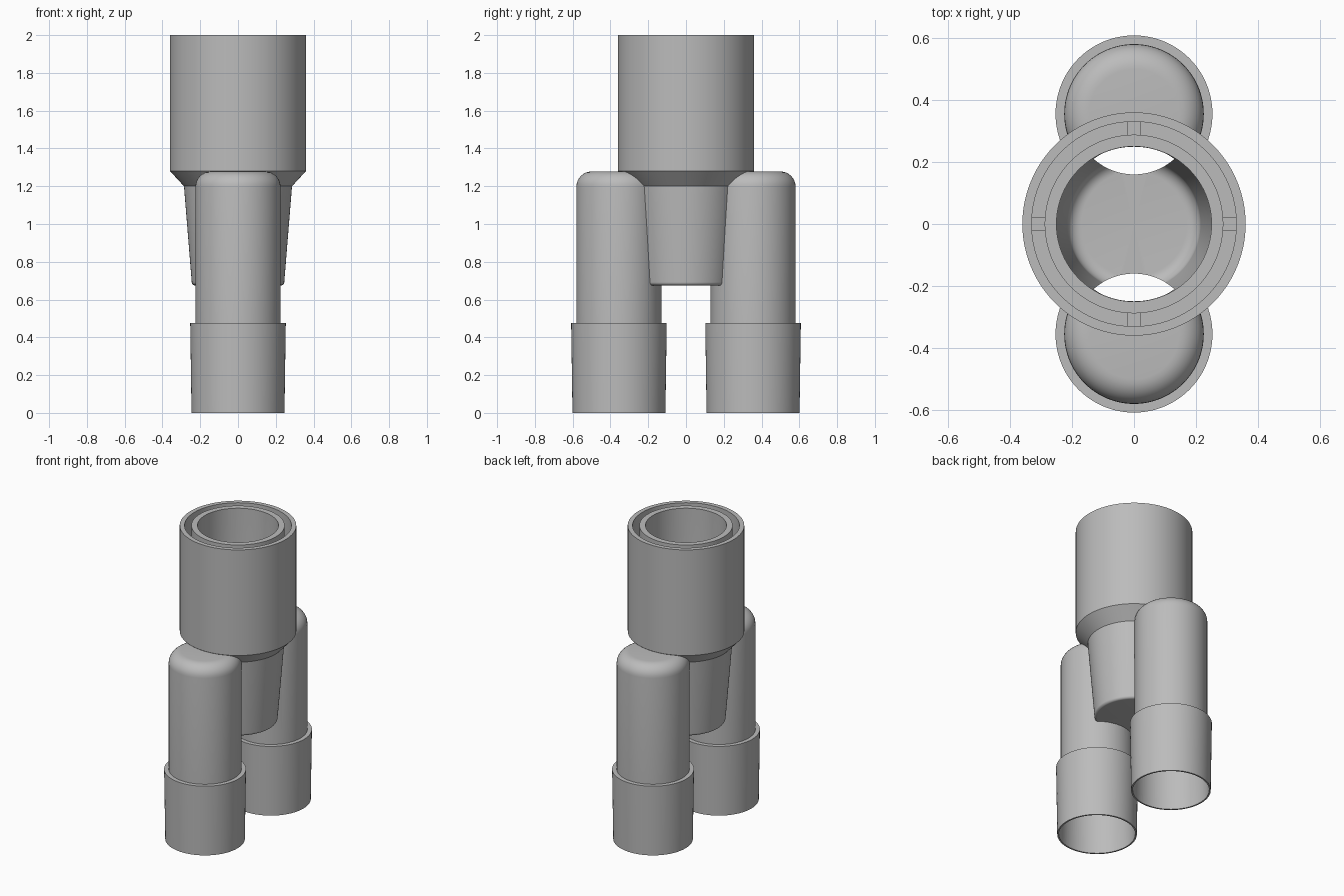
import bpy
import bmesh
from math import cos, sin, pi, radians

SEG = 96
LEG_Y = 0.355

cube = bpy.data.objects.get("Cube")
if cube:
    bpy.data.objects.remove(cube, do_unlink=True)

grey = bpy.data.materials.new("plain grey")
grey.use_nodes = True
grey.diffuse_color = (0.5, 0.5, 0.5, 1)
grey.node_tree.nodes["Principled BSDF"].inputs["Base Color"].default_value = (0.5, 0.5, 0.5, 1)


def fillet(r, z, size, start, steps=8):
    """Quarter-round of a profile, centred at (r, z), turning up from start."""
    angles = [start + pi / 2 * i / steps for i in range(steps + 1)]
    return [(r + size * cos(a), z + size * sin(a)) for a in angles]


def finish(name, bm):
    bmesh.ops.recalc_face_normals(bm, faces=bm.faces)
    mesh = bpy.data.meshes.new(name)
    bm.to_mesh(mesh)
    bm.free()
    mesh.materials.append(grey)
    obj = bpy.data.objects.new(name, mesh)
    bpy.context.collection.objects.link(obj)
    return obj


def lathe(name, profile, y=0.0, closed=False):
    """Revolve (radius, height) points around a vertical axis at y."""
    bm = bmesh.new()
    verts = [bm.verts.new((r, 0, z)) for r, z in profile]
    loop = verts + verts[:1] if closed else verts
    edges = [bm.edges.new(pair) for pair in zip(loop, loop[1:])]
    bmesh.ops.spin(bm, geom=verts + edges, cent=(0, 0, 0), axis=(0, 0, 1),
                   angle=2 * pi, steps=SEG)
    bmesh.ops.remove_doubles(bm, verts=bm.verts, dist=0.00005)
    bmesh.ops.translate(bm, verts=bm.verts, vec=(0, y, 0))
    return finish(name, bm)


def combine(target, other, operation):
    mod = target.modifiers.new(operation.lower(), "BOOLEAN")
    mod.operation = operation
    mod.solver = "EXACT"
    mod.object = other
    bpy.context.view_layer.objects.active = target
    bpy.ops.object.modifier_apply(modifier=mod.name)
    bpy.data.objects.remove(other, do_unlink=True)


# Outer shape: wide socket, chamfer and tapered cup
fitting = lathe("pipe_fitting", [(0, 0.675)] + fillet(0.227, 0.693, 0.018, -pi / 2)
                + [(0.286, 1.2), (0.36, 1.28), (0.36, 2.0), (0, 2.0)])

# Outer shape: two round-topped legs with collars
for side in (-1, 1):
    leg = lathe("leg", [(0, 0), (0.246, 0), (0.253, 0.475), (0.225, 0.475)]
                + fillet(0.145, 1.198, 0.08, 0) + [(0, 1.278)], side * LEG_Y)
    combine(fitting, leg, "UNION")

# Hollow of the socket and cup
cup_hollow = lathe("cup_hollow", [(0, 0.705)] + fillet(0.17, 0.75, 0.045, -pi / 2)
                   + [(0.25, 1.26), (0.25, 2.1), (0, 2.1)])
combine(fitting, cup_hollow, "DIFFERENCE")

# Ring groove in the socket wall
groove = lathe("groove", [(0.288, 1.31), (0.33, 1.31), (0.33, 2.1), (0.288, 2.1)],
               closed=True)
combine(fitting, groove, "DIFFERENCE")

# Bores of the legs, open at the bottom
for side in (-1, 1):
    bore = lathe("leg_bore", [(0, -0.1), (0.236, -0.1), (0.236, 0), (0.228, 0.45), (0.195, 0.45)]
                 + fillet(0.145, 1.198, 0.05, 0) + [(0, 1.248)], side * LEG_Y)
    combine(fitting, bore, "DIFFERENCE")

# Four ribs bridging the groove
bm = bmesh.new()
for x, y in ((1, 0), (-1, 0), (0, 1), (0, -1)):
    made = bmesh.ops.create_cube(bm, size=1)["verts"]
    bmesh.ops.scale(bm, verts=made, vec=(0.046, 0.046, 0.5))
    bmesh.ops.translate(bm, verts=made, vec=(0.309 * x, 0.309 * y, 1.55))
ribs = finish("groove_ribs", bm)

# Smooth the round walls and keep the rims crisp
bpy.ops.object.select_all(action="DESELECT")
fitting.select_set(True)
bpy.context.view_layer.objects.active = fitting
bpy.ops.object.shade_smooth_by_angle(angle=radians(30))
